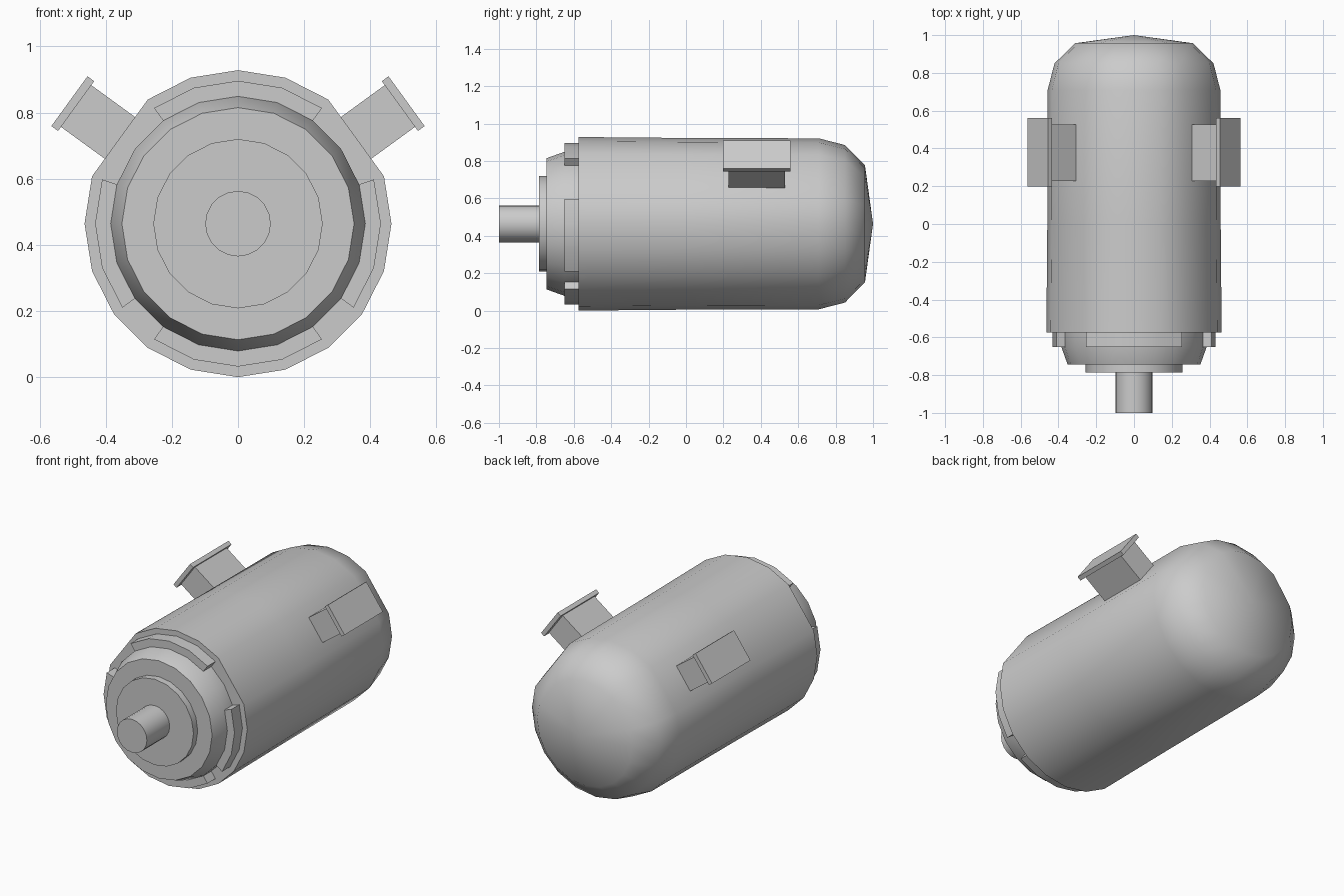
import bpy, bmesh, math
from mathutils import Matrix, Vector

if "Cube" in bpy.data.objects:
    bpy.data.objects.remove(bpy.data.objects["Cube"])

CZ = 0.464      # height of the tank axis
SIDES = 20


def finish(name, bm, smooth=True):
    bmesh.ops.recalc_face_normals(bm, faces=bm.faces)
    me = bpy.data.meshes.new(name)
    bm.to_mesh(me)
    bm.free()
    ob = bpy.data.objects.new(name, me)
    bpy.context.collection.objects.link(ob)
    if smooth:
        bpy.ops.object.select_all(action='DESELECT')
        ob.select_set(True)
        bpy.context.view_layer.objects.active = ob
        bpy.ops.object.shade_smooth_by_angle(angle=math.radians(42))
    return ob


def point(step, r, y):
    a = math.radians(step * 360 / SIDES)     # clockwise from the top
    return Vector((r * math.sin(a), y, CZ + r * math.cos(a)))


def lathe(name, profile, skip=()):
    """Turn (y, radius) points around the tank axis; radius 0 makes a tip."""
    bm = bmesh.new()
    steps = [s for s in range(SIDES) if s not in skip]
    n = len(steps)
    rings = []
    for y, r in profile:
        if r == 0:
            rings.append([bm.verts.new((0, y, CZ))] * n)
        else:
            rings.append([bm.verts.new(point(s, r, y)) for s in steps])
    for a, b in zip(rings, rings[1:]):
        for i in range(n):
            j = (i + 1) % n
            bm.faces.new(dict.fromkeys((a[i], a[j], b[j], b[i])))
    for ring in (rings[0], rings[-1]):
        if ring[0] is not ring[1]:
            bm.faces.new(ring)
    return finish(name, bm)


def lug(name, first, last):
    """Curved block on the front rim between two side steps."""
    bm = bmesh.new()
    rows = []
    for s in range(first, last + 1):
        rows.append([bm.verts.new(point(s, r, y)) for r, y in
                     ((0.37, -0.65), (0.432, -0.65), (0.432, -0.57), (0.37, -0.57))])
    for a, b in zip(rows, rows[1:]):
        for i in range(4):
            j = (i + 1) % 4
            bm.faces.new((a[i], a[j], b[j], b[i]))
    bm.faces.new(rows[0])
    bm.faces.new(rows[-1])
    return finish(name, bm)


def port_block(name, side, near, far, width, y0, y1):
    """Box standing out from the tank along the port direction."""
    bm = bmesh.new()
    bmesh.ops.create_cube(bm, size=1)
    size = Matrix.Diagonal((far - near, y1 - y0, width, 1))
    shift = Matrix.Translation(((near + far) / 2, (y0 + y1) / 2, 0))
    turn = Matrix.Rotation(math.radians(-36 if side > 0 else -144), 4, 'Y')
    bm.transform(Matrix.Translation((0, 0, CZ)) @ turn @ shift @ size)
    return finish(name, bm, smooth=False)


# Tank body with domed back, flat strips under the two ports
lathe("tank_body", [(-0.575, 0.464), (0.0, 0.459), (0.71, 0.457), (0.85, 0.421),
                    (0.957, 0.312), (1.0, 0)], skip=(3, 17))

# Stepped front end
lathe("front_collar", [(-0.56, 0.385), (-0.65, 0.385), (-0.745, 0.351)])
lathe("front_disc", [(-0.73, 0.256), (-0.785, 0.256)])
lathe("shaft", [(-0.77, 0.099), (-1.0, 0.099)])

# Rim lugs
for name, a, b in (("top_lug", -2, 2), ("right_lug", 4, 7),
                   ("bottom_lug", 8, 12), ("left_lug", 13, 16)):
    lug(name, a, b)

# Side ports
for label, side in (("right", 1), ("left", -1)):
    port_block(label + "_port_neck", side, 0.41, 0.61, 0.156, 0.228, 0.528)
    port_block(label + "_port_flange", side, 0.605, 0.63, 0.186, 0.198, 0.56)
